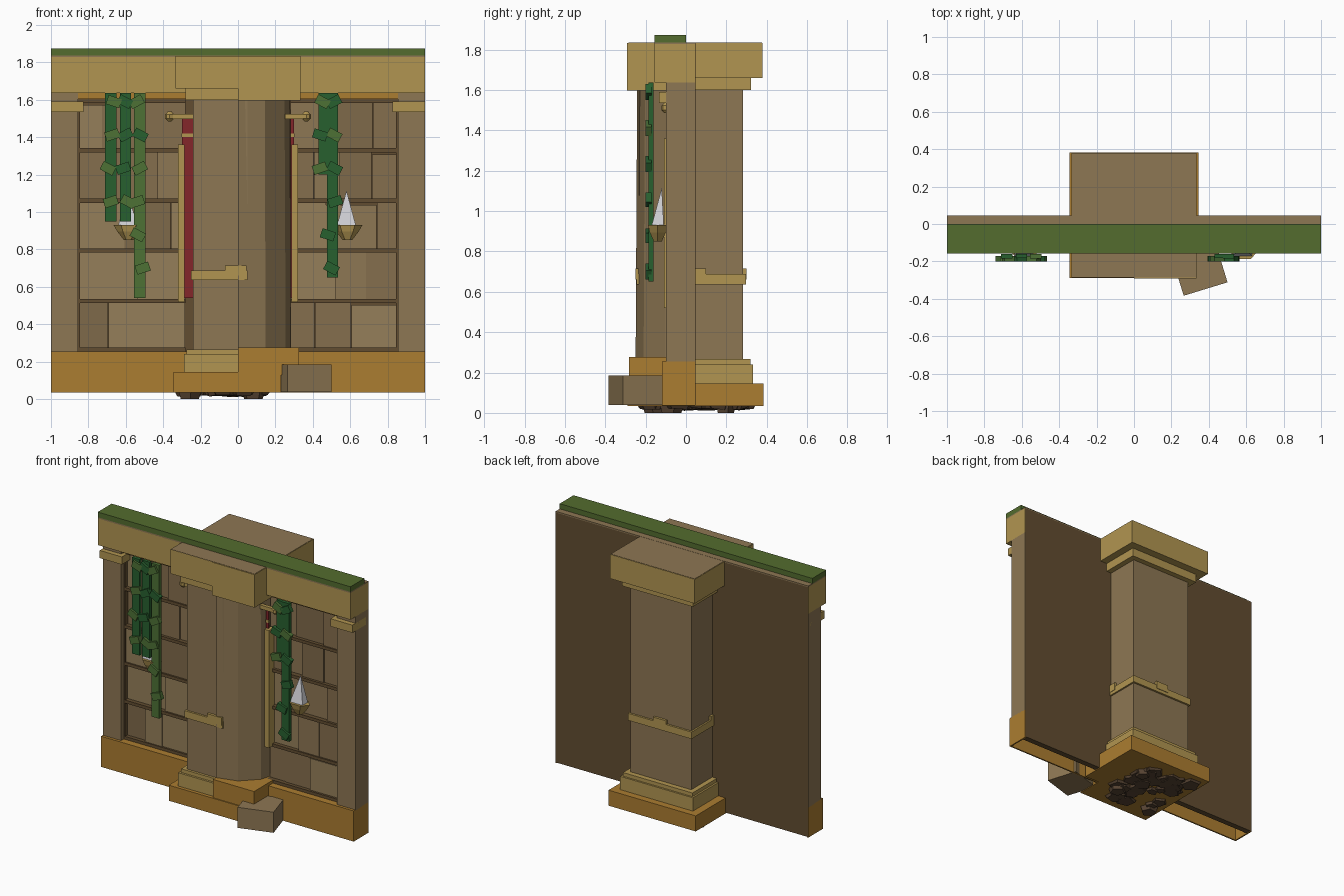
import bpy, math, random
from mathutils import Matrix, Vector

if "Cube" in bpy.data.objects:
    bpy.data.objects.remove(bpy.data.objects["Cube"])

random.seed(4)
CX, CY = 0.0, 0.045          # column axis


def mat(name, r, g, b):
    m = bpy.data.materials.new(name)
    m.diffuse_color = [(c / 255) ** 2.2 for c in (r, g, b)] + [1]
    m.use_nodes = True
    m.node_tree.nodes["Principled BSDF"].inputs["Base Color"].default_value = m.diffuse_color
    return m


STONE = mat("stone", 140, 118, 84)
DARK = mat("dark_wood", 98, 78, 52)
TAN = mat("tan_trim", 176, 148, 82)
GOLD = mat("ochre_base", 170, 124, 52)
RED = mat("red_cloth", 130, 42, 46)
MOSS = mat("moss", 84, 108, 50)
IVY = mat("ivy", 44, 96, 50)
IVY_LIGHT = mat("ivy_light", 78, 112, 56)
SAIL = mat("sail", 205, 205, 210)
RUBBLE = mat("rubble", 88, 70, 54)
BOOKS = [mat("book_%d" % i, *c) for i, c in enumerate(
    [(140, 118, 84), (132, 110, 78), (148, 126, 90), (126, 105, 75)])]


def mesh(name, verts, faces, m):
    me = bpy.data.meshes.new(name)
    me.from_pydata(verts, [], faces)
    ob = bpy.data.objects.new(name, me)
    bpy.context.collection.objects.link(ob)
    me.materials.append(m)
    return ob


def loft(name, rings, m):
    """Closed solid through equal-length counter-clockwise rings."""
    n = len(rings[0])
    faces = [list(range(n))[::-1], list(range(n * (len(rings) - 1), n * len(rings)))]
    for k in range(len(rings) - 1):
        for i in range(n):
            j = (i + 1) % n
            faces.append([k * n + i, k * n + j, k * n + n + j, k * n + n + i])
    return mesh(name, [v for r in rings for v in r], faces, m)


def rect(x0, x1, y0, y1, z):
    return [(x0, y0, z), (x1, y0, z), (x1, y1, z), (x0, y1, z)]


def box(name, x0, x1, y0, y1, z0, z1, m):
    return loft(name, [rect(x0, x1, y0, y1, z0), rect(x0, x1, y0, y1, z1)], m)


def turned_box(name, centre, size, angle, axis, m):
    a, b, c = (s / 2 for s in size)
    ob = box(name, -a, a, -b, b, -c, c, m)
    ob.data.transform(Matrix.Translation(Vector(centre)) @ Matrix.Rotation(math.radians(angle), 4, axis))
    return ob


# Wall: back panel, skirting hollow from below, crown, mossy top
box("wall_back", -0.999, 0.999, 0.005, 0.046, 0.04, 1.83, DARK)
box("skirting_front", -1, 1, -0.12, -0.11, 0.036, 0.25, GOLD)
box("skirting_top", -1, 1, -0.12, 0.045, 0.245, 0.255, GOLD)
box("crown", -1, 1, -0.157, 0.045, 1.637, 1.828, TAN)
box("wall_top", -1, 1, -0.157, 0.046, 1.827, 1.836, STONE)
box("moss_cap", -1, 1, -0.157, 0, 1.835, 1.873, MOSS)

SHELF_Z = [0.265, 0.525, 0.795, 1.06, 1.33, 1.595]
for s, side in ((-1, "left"), (1, "right")):
    def sbox(name, a, b, *rest):
        return box(side + "_" + name, min(s * a, s * b), max(s * a, s * b), *rest)

    # Pilasters and lintel
    sbox("skirting_end", 0.99, 1, -0.12, 0.045, 0.036, 0.25, GOLD)
    sbox("pilaster", 0.855, 1, -0.1, 0.045, 0.25, 1.64, STONE)
    sbox("pilaster_cap", 0.825, 1, -0.135, 0.02, 1.535, 1.59, TAN)
    sbox("lintel", 0.2, 0.865, -0.1, 0.035, 1.603, 1.64, GOLD)
    sbox("shelf_post", 0.845, 0.857, -0.07, 0.02, 0.25, 1.605, DARK)
    # Shelves with rows of broad books
    for k, z in enumerate(SHELF_Z):
        sbox("shelf", 0.28, 0.85, -0.07, 0.02, z - 0.011, z + 0.011, DARK)
        if k == len(SHELF_Z) - 1:
            continue
        x = 0.845
        while x > 0.31:
            w = random.uniform(0.1, 0.32)
            lo = max(x - w, 0.28)
            top = SHELF_Z[k + 1] - 0.011 - random.choice([0, 0, 0, 0.012])
            sbox("book", lo + 0.001, x, random.uniform(-0.062, -0.035), 0.01,
                 z + 0.011, top, random.choice(BOOKS))
            x = lo
    # Hanging banner beside the column
    inner = 0.2 if s < 0 else 0.28
    sbox("banner", inner, 0.3, -0.085, -0.07, 0.54, 1.5, RED)
    sbox("banner_stripe", inner, 0.303, -0.088, -0.07, 1.4, 1.42, TAN)
    sbox("banner_frame", 0.285, 0.322, -0.11, -0.05, 0.52, 1.36, TAN)
    sbox("banner_rod", inner - 0.03, 0.36, -0.11, -0.085, 1.497, 1.525, TAN)
    knob = [[(s * 0.365 + r * math.cos(i * math.pi / 4), -0.097 + r * math.sin(i * math.pi / 4), z)
             for i in range(8)] for r, z in ((0.01, 1.485), (0.024, 1.5), (0.024, 1.522), (0.01, 1.537))]
    loft(side + "_rod_knob", knob, TAN)
    # Model boat: pointed hull and pyramid sail
    bx, by = s * 0.585, -0.14

    def hull_ring(hw, hd, z):
        return [(bx - hw, by, z), (bx - hw * .5, by - hd, z), (bx + hw * .5, by - hd, z),
                (bx + hw, by, z), (bx + hw * .5, by + hd, z), (bx - hw * .5, by + hd, z)]
    loft(side + "_boat_hull", [hull_ring(0.025, 0.02, 0.85), hull_ring(0.06, 0.04, 0.895),
                               hull_ring(0.08, 0.048, 0.93)], TAN)
    sx = bx - 0.005
    mesh(side + "_boat_sail", rect(sx - 0.05, sx + 0.05, by - 0.03, by + 0.03, 0.93) + [(sx, by + 0.02, 1.115)],
         [(3, 2, 1, 0), (0, 1, 4), (1, 2, 4), (2, 3, 4), (3, 0, 4)], SAIL)

# Ivy strands with tilted leaves
STRANDS = [(-0.68, 0.95, IVY), (-0.602, 0.95, IVY), (-0.525, 0.54, IVY_LIGHT),
           (0.46, 1.2, IVY), (0.505, 0.65, IVY)]
for i, (x, z0, m) in enumerate(STRANDS):
    box("ivy_strand", x - 0.03, x + 0.03, -0.185 + 0.004 * (i % 2), -0.16, z0, 1.637, m)
    z = 1.59
    while z > z0 + 0.02:
        turned_box("ivy_leaf", (x + random.uniform(-0.025, 0.025), -0.185, z), (0.075, 0.03, 0.05),
                   random.choice([-28, -18, 18, 28]), 'Y', random.choice([IVY, IVY_LIGHT]))
        z -= 0.178

# Square column shaft with the round front-right quarter
box("shaft_square", -0.24, 0.05, -0.232, 0.1, 0.2, 1.62, STONE)
box("shaft_back", -0.24, 0.24, CY, 0.283, 0.2, 1.62, STONE)


def quarter(r, z):
    arc = [(CX + r * math.sin(a), CY - r * math.cos(a), z) for a in (0, math.pi / 6, math.pi / 3, math.pi / 2)]
    return [(CX, CY, z)] + arc


loft("shaft_round_quarter", [quarter(0.295, 0.2), quarter(0.287, 1.62)], STONE)

# Capital: stepped on three quarters, one solid block at the front right
box("capital_step", -0.28, 0.1, -0.25, 0.322, 1.6, 1.665, TAN)
box("capital_step_back", 0, 0.28, CY, 0.322, 1.6, 1.665, TAN)
box("capital_plate", -0.335, 0.335, CY, 0.38, 1.66, 1.833, TAN)
box("capital_plate_front", -0.335, 0, -0.287, CY, 1.66, 1.833, TAN)
box("capital_block", 0, 0.335, -0.292, CY, 1.597, 1.833, TAN)
box("capital_top", -0.332, 0.332, -0.286, 0.377, 1.8, 1.835, STONE)

# Base: stepped mouldings, solid front-right block, chipped plinth
box("base_step_lower", -0.288, 0.05, -0.265, 0.333, 0.13, 0.24, TAN)
box("base_step_lower_back", 0, 0.288, CY, 0.333, 0.13, 0.24, TAN)
box("base_step_upper", -0.275, 0.05, -0.25, 0.32, 0.23, 0.266, TAN)
box("base_step_upper_back", 0, 0.275, CY, 0.32, 0.23, 0.266, TAN)
box("base_block", 0, 0.325, -0.283, CY, 0.13, 0.276, GOLD)
box("plinth", -0.345, 0.345, -0.1, 0.383, 0.034, 0.145, GOLD)
box("plinth_front", -0.345, 0.23, -0.29, -0.1, 0.034, 0.145, GOLD)
turned_box("fallen_block", (0.35, -0.24, 0.112), (0.245, 0.225, 0.147), 17, 'Z', STONE)

# Band around the shaft with broken tabs
for n, a in enumerate([(-0.252, 0.05, -0.246, -0.2), (-0.252, -0.2, -0.246, 0.297),
                       (-0.252, 0.252, 0.25, 0.297), (0.2, 0.252, CY, 0.297)]):
    box("band_%d" % n, *a, 0.637, 0.687, TAN)
for x0, x1, y0, y1, z1 in [(-0.07, 0.045, -0.25, -0.2, 0.715), (-0.255, -0.2, -0.01, 0.08, 0.715),
                           (-0.05, 0.05, 0.25, 0.3, 0.715), (0.2, 0.255, CY, 0.1, 0.715)]:
    box("band_tab", x0, x1, y0, y1, 0.66, z1, TAN)

# Rubble under the plinth
for i in range(44):
    r = random.uniform(0.04, 0.085)
    x, y = random.uniform(-0.27, 0.13), random.uniform(-0.17, 0.3)
    a0, low = random.random() * 6, (0 if i < 3 else random.uniform(0.008, 0.02))
    rings = []
    for k, z in ((0.8, low), (1, 0.04)):
        rings.append([(x + k * r * math.cos(a0 + j * math.tau / 5), y + k * r * math.sin(a0 + j * math.tau / 5),
                       z + (random.uniform(0, 0.012) if z == low and i >= 3 else 0)) for j in range(5)])
    loft("rubble_chunk", rings, RUBBLE)
